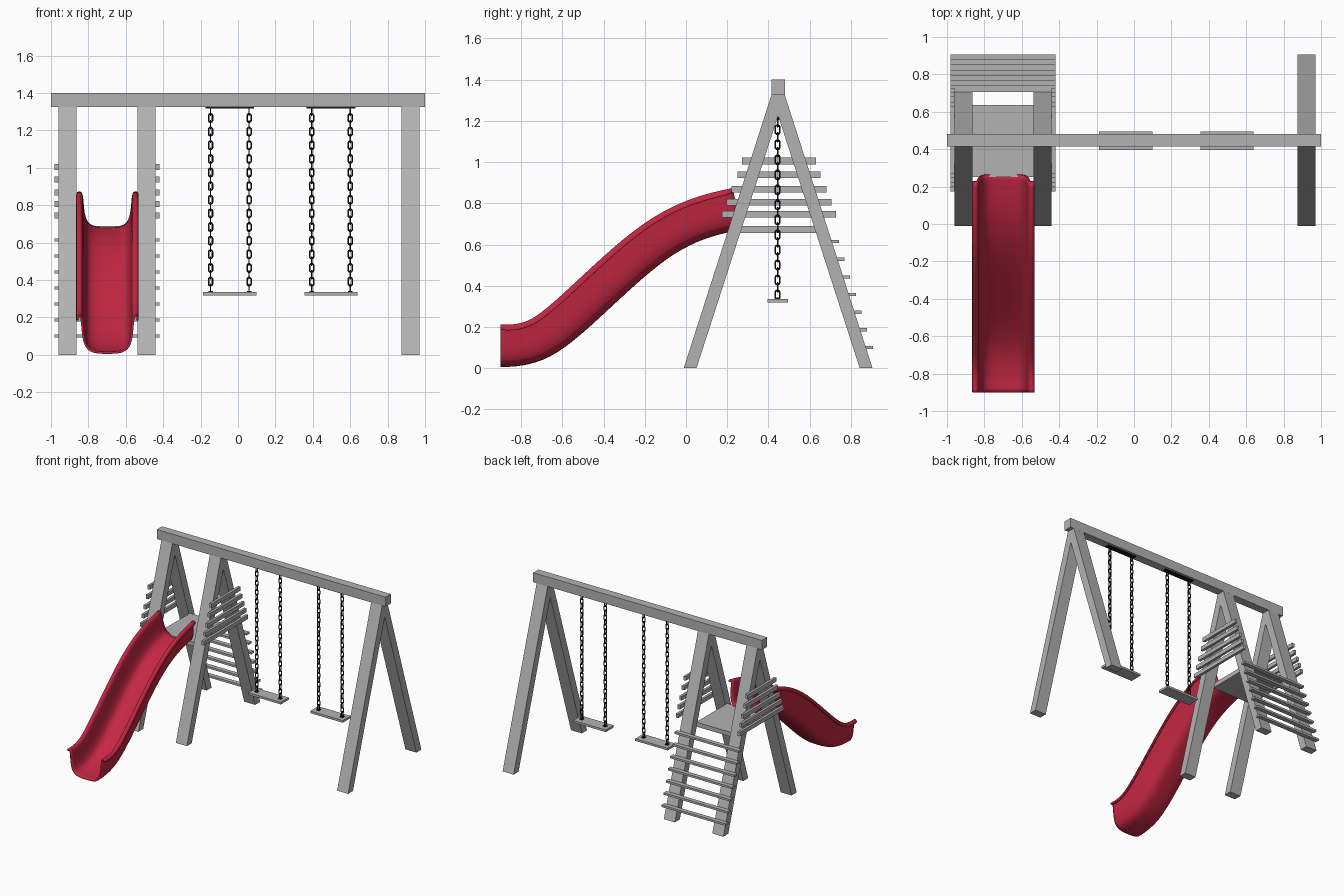
import bpy, bmesh
from math import sin, cos, pi
from mathutils import Vector

if "Cube" in bpy.data.objects:
    bpy.data.objects.remove(bpy.data.objects["Cube"], do_unlink=True)


def material(name, rgb, rough=0.6):
    m = bpy.data.materials.new(name)
    m.use_nodes = True
    m.diffuse_color = (*rgb, 1)
    bsdf = m.node_tree.nodes["Principled BSDF"]
    bsdf.inputs["Base Color"].default_value = (*rgb, 1)
    bsdf.inputs["Roughness"].default_value = rough
    return m


GREY = material("grey timber", (0.45, 0.45, 0.45))
RED = material("red plastic", (0.55, 0.02, 0.055))
BLACK = material("black metal", (0.01, 0.01, 0.01))


def finish(name, bm, mat, smooth=False):
    bmesh.ops.recalc_face_normals(bm, faces=bm.faces)
    mesh = bpy.data.meshes.new(name)
    bm.to_mesh(mesh)
    bm.free()
    mesh.materials.append(mat)
    for p in mesh.polygons:
        p.use_smooth = smooth
    ob = bpy.data.objects.new(name, mesh)
    bpy.context.collection.objects.link(ob)
    return ob


def box(name, x, y, z, mat=GREY):
    bm = bmesh.new()
    bmesh.ops.create_cube(bm, size=1)
    for v in bm.verts:
        v.co = [r[0] + (c + 0.5) * (r[1] - r[0]) for c, r in zip(v.co, (x, y, z))]
    return finish(name, bm, mat)


MID = 0.447        # y of the ridge
SPREAD = 0.458     # half the foot spread
SLOPE = 0.321      # lean of the legs
BEAM = 1.325       # underside of the beam

# Top beam
box("top_beam", (-1, 1), (MID - 0.033, MID + 0.033), (BEAM, 1.4))


# A-frames, extruded from an upside-down V profile
def a_frame(name, x):
    half = [(SPREAD, 0), (SPREAD - 0.062, 0)]
    top = SPREAD - SLOPE * BEAM
    outline = [(-top, BEAM), (-half[0][0], 0), (-half[1][0], 0), (0, 1.225),
               (half[1][0], 0), (half[0][0], 0), (top, BEAM)]
    bm = bmesh.new()
    face = bm.faces.new([bm.verts.new((x - 0.048, MID + y, z)) for y, z in outline])
    ext = bmesh.ops.extrude_face_region(bm, geom=[face])
    moved = [g for g in ext["geom"] if isinstance(g, bmesh.types.BMVert)]
    bmesh.ops.translate(bm, verts=moved, vec=(0.096, 0, 0))
    finish(name, bm, GREY)


for name, x in (("right", -0.912), ("middle", -0.488), ("left", 0.922)):
    a_frame(name + "_a_frame", x)

# Platform and its side rails
box("platform", (-0.865, -0.535), (0.25, 0.637), (0.655, 0.69))
rails = ((1.005, 0.18), (0.938, 0.202), (0.868, 0.231), (0.806, 0.254), (0.746, 0.276))
for i, (z, half) in enumerate(rails):
    for side, x in (("right", -0.98), ("left", -0.44)):
        box(f"{side}_rail_{i + 1}", (x, x + 0.02), (MID + 0.004 - half, MID + 0.004 + half),
            (z - 0.016, z + 0.016))

# Ladder rungs on the back of the rear legs
for i in range(7):
    z = 0.1 + 0.0857 * i
    y = MID + SPREAD - SLOPE * z
    box(f"ladder_rung_{i + 1}", (-0.98, -0.42), (y - 0.001, y + 0.034), (z - 0.008, z + 0.008))


# Chains made of alternating oval links
def chain(name, x, bottom, top, links=27):
    bm = bmesh.new()
    pitch = (top - bottom) / links
    wire, radius, seg, sides = 0.0042, 0.011, 12, 6
    straight = pitch / 2 + wire - radius
    for k in range(links):
        zc = bottom + (k + 0.5) * pitch
        rings = []
        for a in range(seg):
            t = 2 * pi * (a + 0.5) / seg
            ring = []
            for b in range(sides):
                u = 2 * pi * b / sides
                r = radius + wire * cos(u)
                across, out = r * cos(t), wire * sin(u)
                z = zc + r * sin(t) + (straight if sin(t) > 0 else -straight)
                dx, dy = (across, out) if k % 2 else (out, across)
                ring.append(bm.verts.new((x + dx, MID - 0.003 + dy, z)))
            rings.append(ring)
        for a in range(seg):
            p, q = rings[a], rings[(a + 1) % seg]
            for b in range(sides):
                c = (b + 1) % sides
                bm.faces.new((p[b], q[b], q[c], p[c]))
    finish(name, bm, BLACK, smooth=True)


# Swings: seat, hanger plate, chains and seat fixings
for name, x in (("right", -0.044), ("left", 0.497)):
    box(name + "_swing_seat", (x - 0.142, x + 0.142), (MID - 0.051, MID + 0.047), (0.318, 0.335))
    box(name + "_swing_hanger", (x - 0.13, x + 0.13), (MID - 0.02, MID + 0.014),
        (BEAM - 0.008, BEAM), BLACK)
    for side, s in (("right", -1), ("left", 1)):
        cx = x + s * 0.103
        chain(f"{name}_swing_{side}_chain", cx, 0.337, BEAM - 0.004)
        box(f"{name}_swing_{side}_fixing", (cx - 0.012, cx + 0.012),
            (MID - 0.015, MID + 0.009), (0.335, 0.342), BLACK)

# Slide: a trough section with rolled lips, swept along a curved path
path = [Vector(p) for p in (
    (-0.9, 0.005), (-0.8, 0.007), (-0.66, 0.045), (-0.51, 0.158), (-0.32, 0.338),
    (-0.126, 0.512), (0.02, 0.602), (0.15, 0.648), (0.268, 0.672))]
half = [(0.161, 0.178), (0.161, 0.196), (0.15, 0.203), (0.138, 0.194), (0.134, 0.15),
        (0.129, 0.085), (0.112, 0.03), (0.07, 0.007)]
section = [(-u, h) for u, h in half] + [(0, 0.006)] + half[::-1]

bm = bmesh.new()
rows = []
for i, p in enumerate(path):
    t = (path[min(i + 1, len(path) - 1)] - path[max(i - 1, 0)]).normalized()
    if i == 0:
        t = Vector((1, 0))
    rows.append([bm.verts.new((-0.698 + u, p.x - t.y * h, p.y + t.x * h)) for u, h in section])
for r, s in zip(rows, rows[1:]):
    for j in range(len(section) - 1):
        bm.faces.new((r[j], r[j + 1], s[j + 1], s[j]))
slide = finish("slide", bm, RED, smooth=True)
sub = slide.modifiers.new("Smooth", 'SUBSURF')
sub.levels = sub.render_levels = 2
shell = slide.modifiers.new("Shell", 'SOLIDIFY')
shell.thickness = 0.012
shell.offset = 0
bpy.context.view_layer.objects.active = slide
slide.select_set(True)
bpy.ops.object.shade_smooth_by_angle(angle=0.7)
